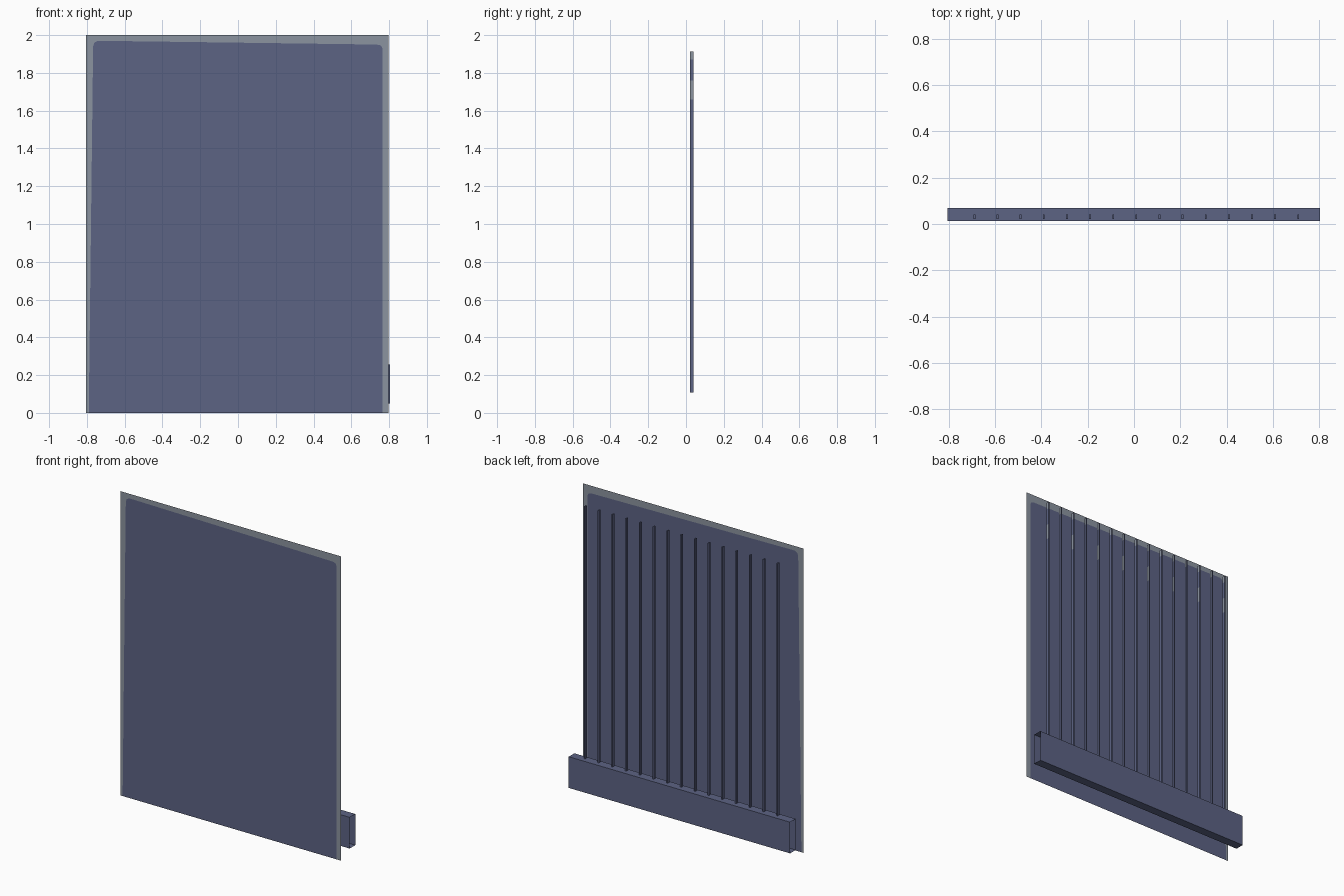
import bpy, bmesh

if "Cube" in bpy.data.objects:
    bpy.data.objects.remove(bpy.data.objects["Cube"])


def material(name, rgb):
    m = bpy.data.materials.new(name)
    m.diffuse_color = (*rgb, 1.0)
    m.use_nodes = True
    m.node_tree.nodes["Principled BSDF"].inputs["Base Color"].default_value = m.diffuse_color
    return m


SLATE = material("slate blue", (0.107, 0.125, 0.230))
GREY = material("pale grey", (0.260, 0.296, 0.350))


def finish(name, bm):
    mesh = bpy.data.meshes.new(name)
    bm.to_mesh(mesh)
    bm.free()
    mesh.materials.append(SLATE)
    mesh.materials.append(GREY)
    obj = bpy.data.objects.new(name, mesh)
    bpy.context.collection.objects.link(obj)
    return obj


def box(x0, x1, y0, y1, z0, z1):
    bm = bmesh.new()
    bmesh.ops.create_cube(bm, size=1)
    for v in bm.verts:
        v.co = (x1 if v.co.x > 0 else x0,
                y1 if v.co.y > 0 else y0,
                z1 if v.co.z > 0 else z0)
    return bm


# Front sheet: slate field with rounded top corners inside a grey border
Y_SHEET = -0.07
field = [(-0.79, 0), (0.764, 0), (0.764, 1.93), (0.757, 1.945), (0.735, 1.95),
         (0, 1.96), (-0.743, 1.97), (-0.76, 1.96), (-0.767, 1.94), (-0.78, 0.85)]
bm = bmesh.new()
inner = [bm.verts.new((x, Y_SHEET, z)) for x, z in field]
bl, br, tr, tl = [bm.verts.new((x, Y_SHEET, z)) for x, z in
                  ((-0.806, 0), (0.797, 0), (0.797, 2), (-0.806, 2))]
bm.faces.new(inner)
for loop in ([inner[1], br, tr, inner[3], inner[2]],
             [inner[3], tr, tl, inner[7], inner[6], inner[5], inner[4]],
             [bl, inner[0], inner[9], inner[8], inner[7], tl]):
    bm.faces.new(loop).material_index = 1
finish("front_sheet", bm)

# Lower rail: box tube with open ends
bm = box(-0.806, 0.804, 0.012, 0.07, 0.05, 0.255)
bm.normal_update()
bmesh.ops.delete(bm, geom=[f for f in bm.faces if abs(f.normal.x) > 0.9],
                 context='FACES_ONLY')
finish("lower_rail", bm)

# Row of upright slats, with worn grey patches on the right-hand faces
for i in range(15):
    x = -0.69 + 0.1 * i
    bm = box(x - 0.004, x + 0.004, 0.022, 0.04, 0.107, 1.914)
    for z in (1.66, 1.76, 1.87):
        bmesh.ops.bisect_plane(bm, geom=bm.verts[:] + bm.edges[:] + bm.faces[:],
                               plane_co=(0, 0, z), plane_no=(0, 0, 1))
    bm.normal_update()
    for f in bm.faces:
        z = f.calc_center_median().z
        worn = z > 1.87 or (i % 2 == 0 and 1.66 < z < 1.76)
        if f.normal.x > 0.9 and worn:
            f.material_index = 1
    finish(f"upright_slat_{i + 1}", bm)
